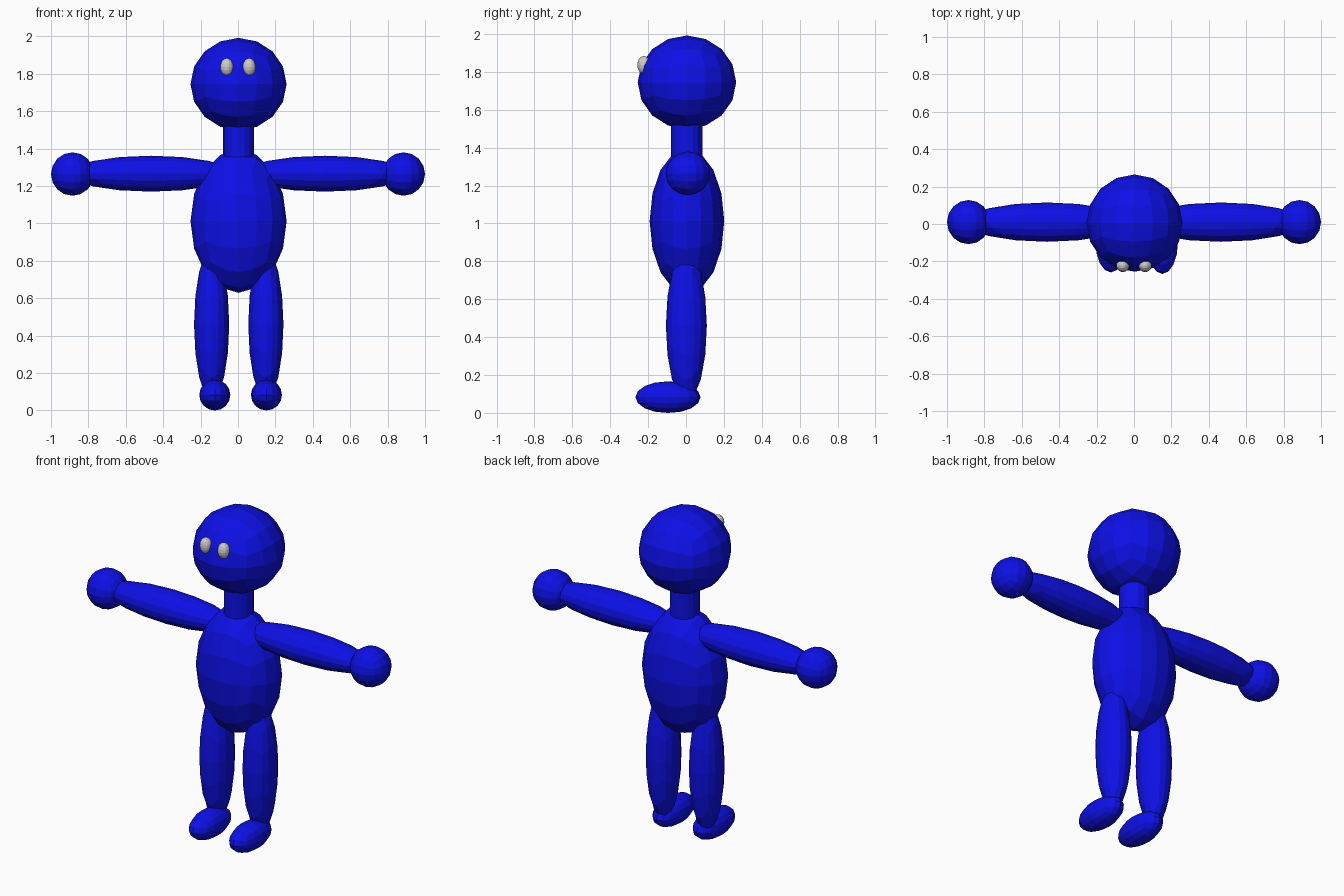
import bpy, bmesh
from math import tan, pi
from mathutils import Vector

if "Cube" in bpy.data.objects:
    bpy.data.objects.remove(bpy.data.objects["Cube"])

blue = bpy.data.materials.new("blue")
blue.diffuse_color = (0.004, 0.005, 0.8, 1)
blue.use_nodes = True
blue.node_tree.nodes["Principled BSDF"].inputs["Base Color"].default_value = blue.diffuse_color


def add_object(name, bm, center, mat):
    mesh = bpy.data.meshes.new(name)
    bm.to_mesh(mesh)
    bm.free()
    obj = bpy.data.objects.new(name, mesh)
    obj.location = center
    bpy.context.collection.objects.link(obj)
    if mat:
        mesh.materials.append(mat)
    return obj


def quad_ball(name, center, radii, mat=blue):
    """Flat-shaded ellipsoid made from a cube with 4 x 4 faces per side."""
    bm = bmesh.new()
    bmesh.ops.create_cube(bm, size=2)
    bmesh.ops.subdivide_edges(bm, edges=bm.edges[:], cuts=3, use_grid_fill=True)
    for v in bm.verts:
        d = Vector([tan(c * pi / 4) for c in v.co]).normalized()
        v.co = [a * r for a, r in zip(d, radii)]
    return add_object(name, bm, center, mat)


# Head and torso
quad_ball("head", (0.003, 0.005, 1.745), (0.257, 0.26, 0.247))
quad_ball("torso", (0.003, 0.005, 1.012), (0.257, 0.197, 0.383))

# Neck
bm = bmesh.new()
bmesh.ops.create_cone(bm, cap_ends=True, segments=16,
                      radius1=0.083, radius2=0.083, depth=0.3)
add_object("neck", bm, (0.003, 0.005, 1.43), blue)

for side, s in (("right", -1), ("left", 1)):
    # Arms and hands
    quad_ball(side + "_arm", (s * 0.465, 0.01, 1.266), (0.44, 0.105, 0.096))
    quad_ball(side + "_hand", (s * 0.885, 0.01, 1.264), (0.115, 0.118, 0.116))
    # Legs
    quad_ball(side + "_leg", (0.004 + s * 0.145, 0.002, 0.46), (0.094, 0.108, 0.4))
    # Feet, the left one slightly further forward
    quad_ball(side + "_foot", (0.014 + s * 0.138, -0.095 - s * 0.004, 0.083),
              (0.083, 0.168, 0.083))
    # Eyes
    quad_ball(side + "_eye", (s * 0.06, -0.222, 1.836), (0.035, 0.035, 0.048), None)
